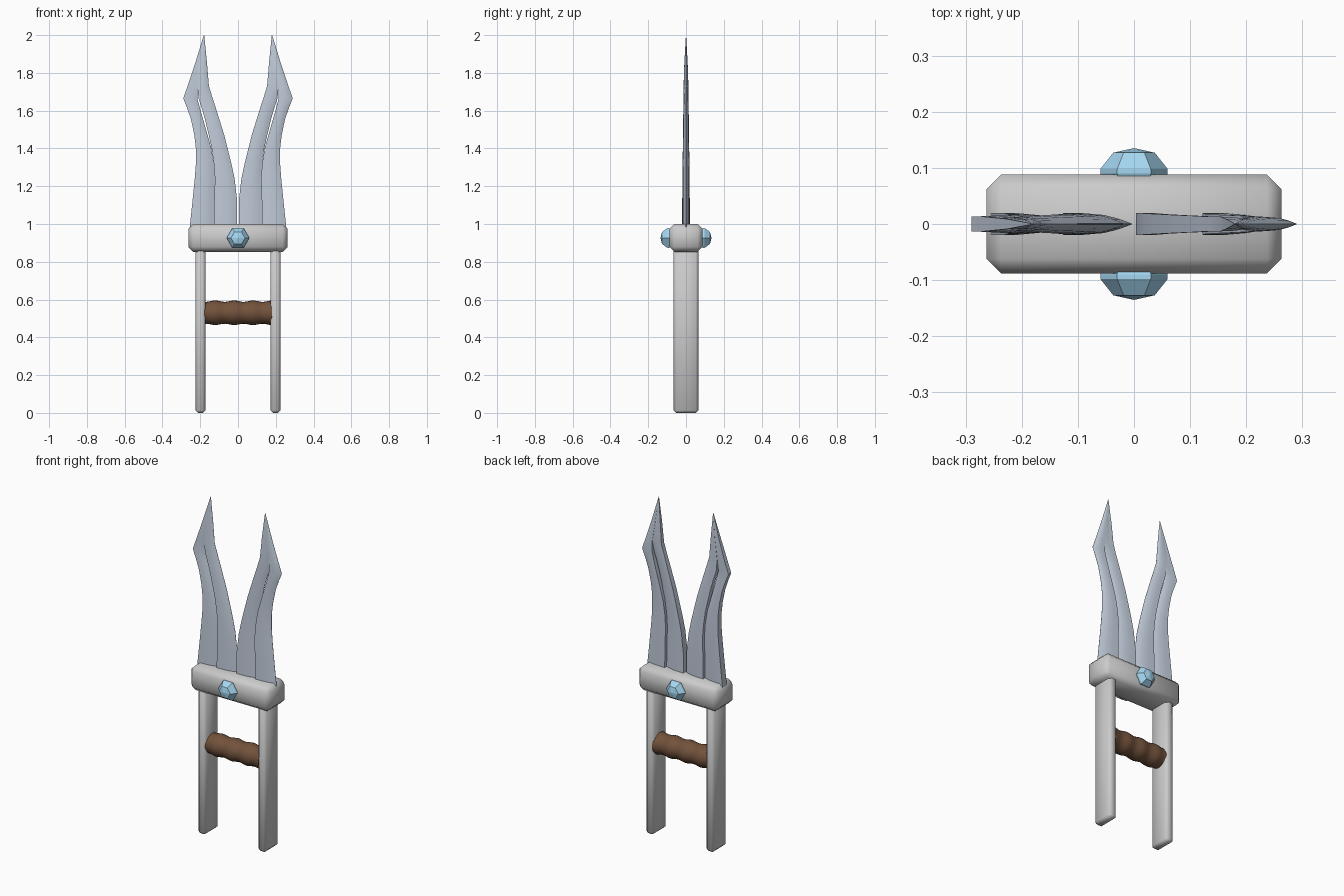
import bpy, bmesh, math

if "Cube" in bpy.data.objects:
    bpy.data.objects.remove(bpy.data.objects["Cube"])


def material(name, rgb):
    m = bpy.data.materials.new(name)
    m.diffuse_color = (*rgb, 1)
    m.use_nodes = True
    m.node_tree.nodes["Principled BSDF"].inputs["Base Color"].default_value = m.diffuse_color
    return m


steel = material("blade_steel", (0.55, 0.62, 0.72))
leather = material("grip_brown", (0.17, 0.085, 0.045))
crystal = material("gem_blue", (0.38, 0.68, 0.88))


def finish(name, bm, mat=None, smooth=None):
    bmesh.ops.recalc_face_normals(bm, faces=bm.faces)
    me = bpy.data.meshes.new(name)
    bm.to_mesh(me)
    bm.free()
    ob = bpy.data.objects.new(name, me)
    bpy.context.collection.objects.link(ob)
    if mat:
        me.materials.append(mat)
    if smooth:
        bpy.context.view_layer.objects.active = ob
        ob.select_set(True)
        bpy.ops.object.shade_smooth_by_angle(angle=math.radians(smooth))
        ob.select_set(False)
    return ob


def loft(bm, loops):
    """Skin a list of equal-length closed point loops and cap both ends."""
    rings = [[bm.verts.new(p) for p in loop] for loop in loops]
    n = len(rings[0])
    for a, b in zip(rings, rings[1:]):
        for i in range(n):
            j = (i + 1) % n
            bm.faces.new((a[i], a[j], b[j], b[i]))
    bm.faces.new(rings[0])
    bm.faces.new(rings[-1])


def chamfer_box(name, x0, x1, y, z0, z1, width):
    bm = bmesh.new()
    bmesh.ops.create_cube(bm, size=1)
    for v in bm.verts:
        v.co = ((x0 + x1) / 2 + v.co.x * (x1 - x0), v.co.y * 2 * y,
                (z0 + z1) / 2 + v.co.z * (z1 - z0))
    bmesh.ops.bevel(bm, geom=bm.edges[:], offset=width, segments=1,
                    affect='EDGES', profile=0.5)
    return finish(name, bm, smooth=50)


# guard block and the two side bars
chamfer_box("guard", -0.263, 0.263, 0.088, 0.853, 1.0, 0.026)
chamfer_box("left_bar", -0.225, -0.172, 0.065, 0.0, 0.87, 0.013)
chamfer_box("right_bar", 0.172, 0.225, 0.065, 0.0, 0.87, 0.013)

# rippled grip between the bars
bm = bmesh.new()
loops = []
for i in range(33):
    x = -0.18 + 0.36 * i / 32
    r = 0.0615 + 0.0035 * math.cos(2 * math.pi * (x + 0.02) / 0.1)
    loops.append([(x, r * math.cos(a), 0.53 + r * math.sin(a))
                  for a in (2 * math.pi * k / 24 for k in range(24))])
loft(bm, loops)
finish("grip", bm, leather, 40)

# hexagonal cut gems on the front and back of the guard
for name, side in (("front_gem", -1), ("back_gem", 1)):
    bm = bmesh.new()
    loops = []
    for y, r in ((0.08, 0.055), (0.09, 0.06), (0.098, 0.06), (0.127, 0.037), (0.135, 0.001)):
        loops.append([(r * math.cos(k * math.pi / 3), side * y,
                       0.926 + r * math.sin(k * math.pi / 3)) for k in range(6)])
    loft(bm, loops)
    finish(name, bm, crystal)

# blade stations: height, inner edge, groove, outer edge, half thickness, groove fill, slit
STATIONS = [
    (0.98, 0.004, 0.127, 0.256, 0.020, 0.05, 0),
    (1.12, 0.004, 0.126, 0.241, 0.020, 0.05, 0),
    (1.24, 0.018, 0.122, 0.229, 0.019, 0.05, 0),
    (1.32, 0.035, 0.128, 0.223, 0.018, 0.05, 0),
    (1.40, 0.055, 0.140, 0.223, 0.017, 0.05, 0.001),
    (1.475, 0.074, 0.159, 0.232, 0.016, 0.05, 0.003),
    (1.555, 0.099, 0.180, 0.249, 0.015, 0.05, 0.005),
    (1.61, 0.116, 0.196, 0.268, 0.014, 0.05, 0.005),
    (1.665, 0.134, 0.212, 0.290, 0.013, 0.05, 0.003),
    (1.73, 0.154, 0.215, 0.267, 0.013, 0.9, 0),
    (1.85, 0.164, 0.197, 0.227, 0.009, 0.9, 0),
    (2.00, 0.179, 0.180, 0.181, 0.0005, 0.9, 0),
]


def strip_loop(xa, xb, z, t, edge):
    """Section with a blunt left side, tapering to the right."""
    prof = [(0, 1), (0.3, 0.96), (0.6, 0.8), (0.82, max(0.45, edge)), (1, edge)]
    top = [(xa + (xb - xa) * u, t * h, z) for u, h in prof]
    return top + [(x, -y, zz) for x, y, zz in reversed(top)]


# each blade is two long strips, both with the sharp side towards +x
for name, side in (("left_blade", -1), ("right_blade", 1)):
    first, second = [], []
    for z, inner, mid, outer, t, fill, gap in STATIONS:
        xa, xm, xb = sorted((side * inner, side * mid, side * outer))
        first.append(strip_loop(xa, xm - gap, z, t, fill))
        second.append(strip_loop(xm + gap, xb, z, t, 0.03))
    bm = bmesh.new()
    loft(bm, first)
    loft(bm, second)
    finish(name, bm, steel, 35)
